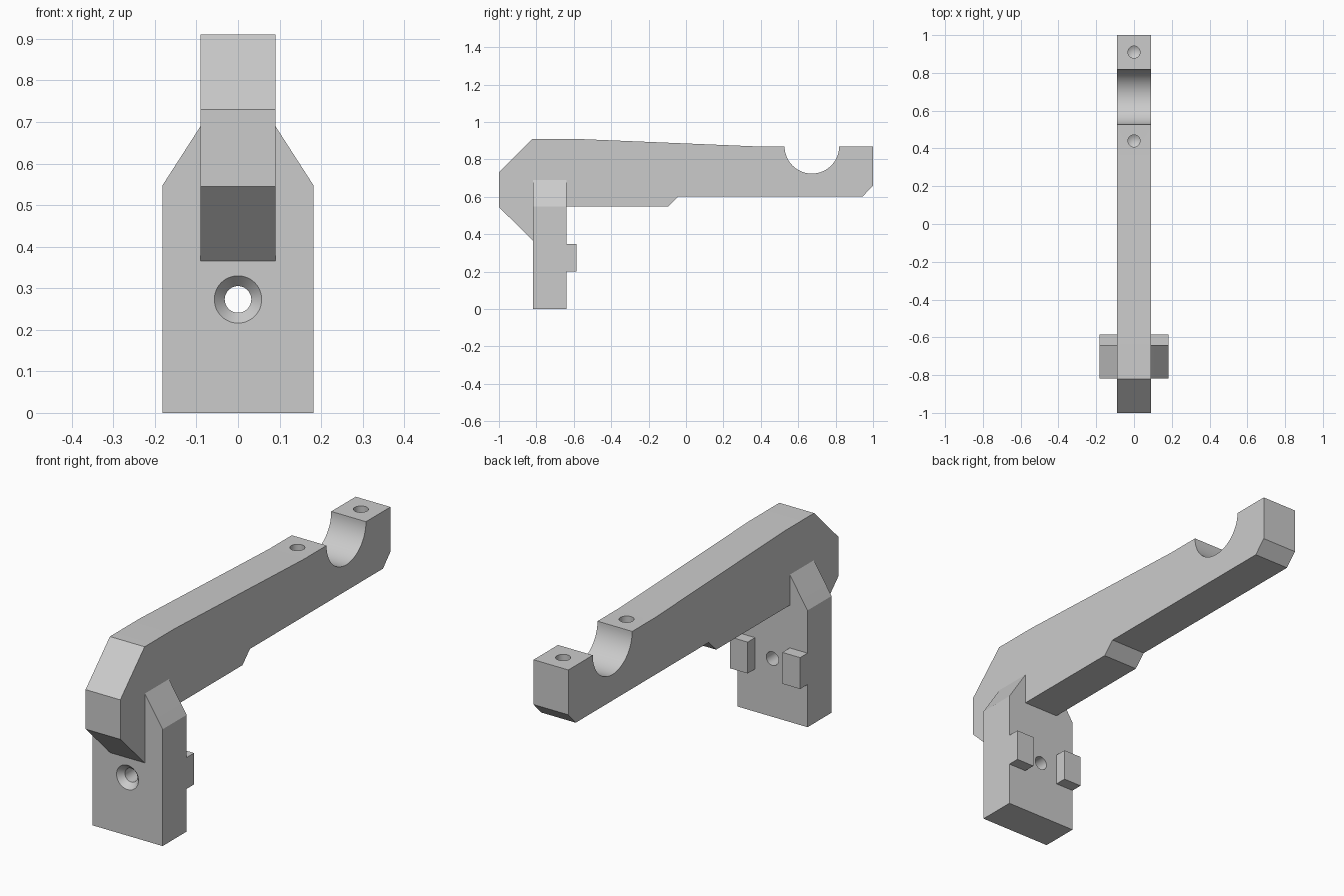
import bpy, bmesh, math
from mathutils import Matrix, Vector

cube = bpy.data.objects.get("Cube")
if cube:
    bpy.data.objects.remove(cube, do_unlink=True)

GREY = (0.6, 0.6, 0.6, 1)
grey = bpy.data.materials.new("plain grey")
grey.use_nodes = True
grey.diffuse_color = GREY
grey.node_tree.nodes["Principled BSDF"].inputs["Base Color"].default_value = GREY


def finish(name, bm):
    bmesh.ops.recalc_face_normals(bm, faces=bm.faces)
    mesh = bpy.data.meshes.new(name)
    bm.to_mesh(mesh)
    bm.free()
    mesh.materials.append(grey)
    obj = bpy.data.objects.new(name, mesh)
    bpy.context.collection.objects.link(obj)
    return obj


def extrude(name, points, offset):
    """Closed outline of 3D points pushed along an offset."""
    bm = bmesh.new()
    face = bm.faces.new([bm.verts.new(p) for p in points])
    new = bmesh.ops.extrude_face_region(bm, geom=[face])["geom"]
    verts = [v for v in new if isinstance(v, bmesh.types.BMVert)]
    bmesh.ops.translate(bm, verts=verts, vec=offset)
    return finish(name, bm)


def drill(name, profile, place):
    """Solid of revolution about local z from (radius, height) pairs."""
    bm = bmesh.new()
    verts = [bm.verts.new((r, 0, h)) for r, h in profile]
    edges = [bm.edges.new(pair) for pair in zip(verts, verts[1:])]
    bmesh.ops.spin(bm, geom=verts + edges, axis=(0, 0, 1), cent=(0, 0, 0),
                   angle=math.tau, steps=48)
    bmesh.ops.remove_doubles(bm, verts=bm.verts, dist=1e-5)
    bm.transform(place)
    obj = finish(name, bm)
    obj.hide_render = True
    return obj


def cut(target, cutter):
    mod = target.modifiers.new("hole", 'BOOLEAN')
    mod.operation, mod.solver, mod.object = 'DIFFERENCE', 'EXACT', cutter
    bpy.context.view_layer.objects.active = target
    bpy.ops.object.modifier_apply(modifier=mod.name)
    bpy.data.objects.remove(cutter, do_unlink=True)


def smooth(obj):
    bpy.ops.object.select_all(action='DESELECT')
    obj.select_set(True)
    bpy.context.view_layer.objects.active = obj
    bpy.ops.object.shade_smooth_by_angle(angle=math.radians(20))


HALF_ARM, HALF_PLATE = 0.09, 0.182
FRONT, BACK = -0.818, -0.64
TOP = 0.87

# arm with a round cradle near its end
cradle = [(0.673 - 0.146 * math.cos(a), TOP - 0.146 * math.sin(a))
          for a in (math.pi * i / 40 for i in range(41))]
side = [(-1, 0.545), (-1, 0.73), (-0.82, 0.91), (-0.6, 0.91), (0.36, TOP)]
side += cradle
side += [(1, TOP), (1, 0.66), (0.945, 0.602), (-0.04, 0.602), (-0.095, 0.547),
         (-0.72, 0.547), (-0.72, 0.365), (FRONT, 0.365)]
arm = extrude("arm", [(-HALF_ARM, y, z) for y, z in side], (2 * HALF_ARM, 0, 0))

# blind screw holes on both sides of the cradle
for y in (0.44, 0.91):
    bore = [(0, 0.05), (0.032, 0.05), (0.032, -0.16), (0, -0.18)]
    cut(arm, drill("screw_hole", bore, Matrix.Translation((0, y, TOP))))
smooth(arm)

# mounting plate with sloped shoulders
half = [(HALF_PLATE, 0), (HALF_PLATE, 0.547), (HALF_ARM, 0.69), (0.07, 0.72)]
outline = half + [(-x, z) for x, z in reversed(half)]
plate = extrude("mounting_plate", [(x, FRONT, z) for x, z in outline],
                (0, BACK - FRONT, 0))

# countersunk hole through the plate
sink = [(0, -0.02), (0.057, -0.02), (0.057, 0), (0.032, 0.027), (0.032, 0.3), (0, 0.3)]
turn = Matrix.Translation((0, FRONT, 0.273)) @ Matrix.Rotation(-math.pi / 2, 4, 'X')
cut(plate, drill("plate_hole", sink, turn))
smooth(plate)

# locating tabs behind the plate
for name, sign in (("left_tab", 1), ("right_tab", -1)):
    corners = [(HALF_ARM, 0.2), (HALF_PLATE, 0.2), (HALF_PLATE, 0.347), (HALF_ARM, 0.347)]
    extrude(name, [(sign * x, BACK, z) for x, z in corners], (0, 0.055, 0))
